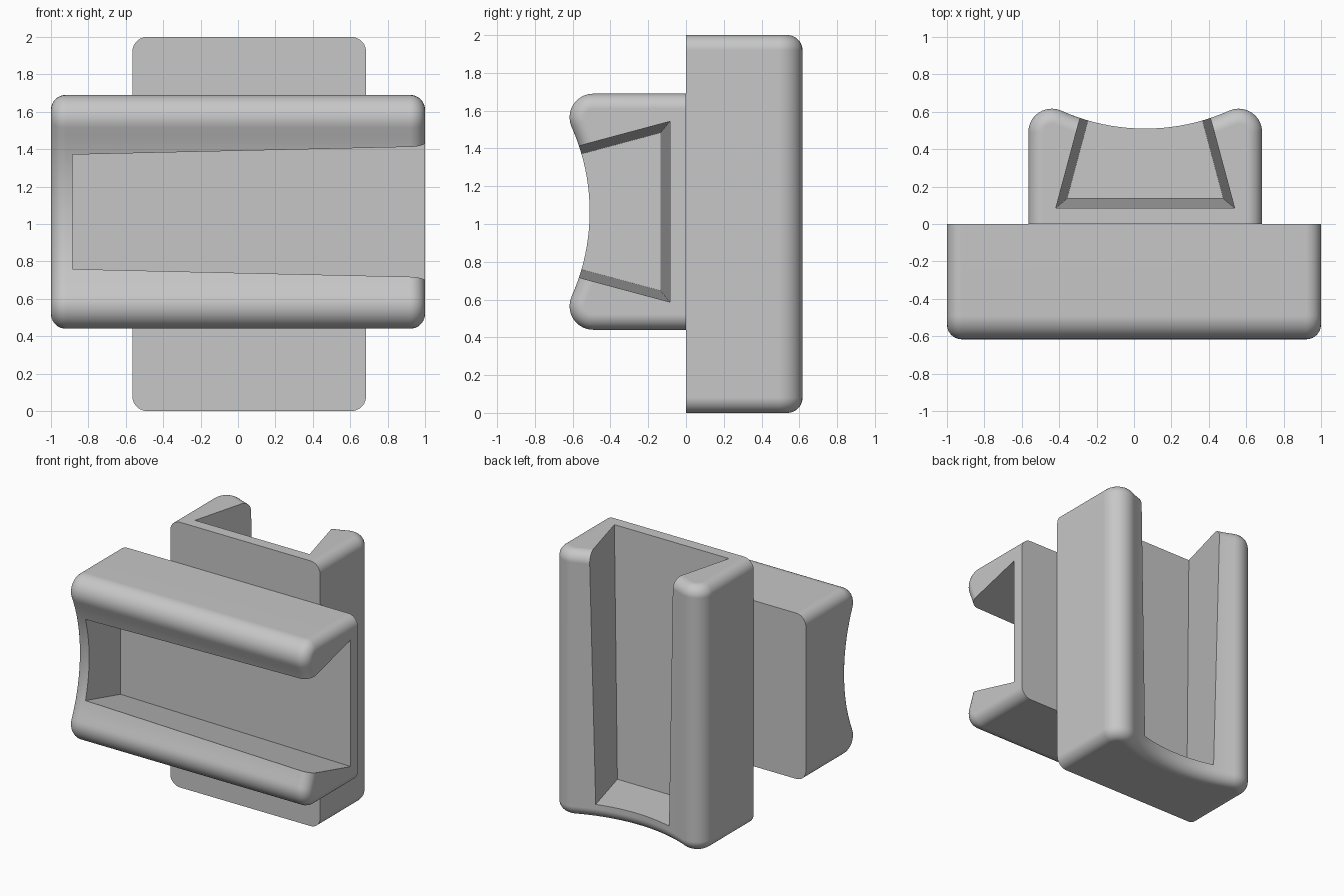
import bpy, bmesh, math
from mathutils import Matrix, Vector

cube = bpy.data.objects.get("Cube")
if cube:
    bpy.data.objects.remove(cube, do_unlink=True)

grey = bpy.data.materials.new("plain grey")
grey.use_nodes = True
colour = (0.57, 0.57, 0.57, 1)
grey.diffuse_color = colour
grey.node_tree.nodes["Principled BSDF"].inputs["Base Color"].default_value = colour

HALF_WIDTH, CORNER, HOLLOW, VALLEY = 0.625, 0.125, 1.1, 0.51
END_ROUND, STEPS = 0.08, 10


def profile(inset):
    """Rounded block section with a dished top, shrunk evenly by inset."""
    reach = HOLLOW + CORNER
    cx = HALF_WIDTH - CORNER
    hollow_y = VALLEY + HOLLOW
    cy = hollow_y - math.sqrt(reach ** 2 - cx ** 2)
    dip = math.atan2(cx, hollow_y - cy)
    r, big = CORNER - inset, HOLLOW + inset
    half = [(HALF_WIDTH - inset, 0)]
    for i in range(STEPS + 1):
        a = (math.pi / 2 + dip) * i / STEPS
        half.append((cx + r * math.cos(a), cy + r * math.sin(a)))
    for i in range(1, STEPS + 1):
        a = dip * (1 - i / STEPS)
        half.append((big * math.sin(a), hollow_y - big * math.cos(a)))
    return half + [(-x, y) for x, y in reversed(half[:-1])]


def loft(name, rings):
    """Skin a list of (section, height) rings and close both ends."""
    bm = bmesh.new()
    loops = [[bm.verts.new((x, y, w)) for x, y in pts] for pts, w in rings]
    n = len(loops[0])
    for a, b in zip(loops, loops[1:]):
        for i in range(n):
            j = (i + 1) % n
            bm.faces.new((a[i], a[j], b[j], b[i]))
    bm.faces.new(list(reversed(loops[0])))
    bm.faces.new(loops[-1])
    bmesh.ops.recalc_face_normals(bm, faces=bm.faces)
    mesh = bpy.data.meshes.new(name)
    bm.to_mesh(mesh)
    bm.free()
    mesh.materials.append(grey)
    obj = bpy.data.objects.new(name, mesh)
    bpy.context.collection.objects.link(obj)
    return obj


def dovetail(w):
    """Slot section, widening towards the open end."""
    t = (w + 0.885) / 1.885
    floor = 0.135 - 0.05 * t
    half = 0.418 + 0.06 * t
    top = 0.9
    lip = half - math.tan(math.radians(15)) * (top - floor)
    return [(half, floor), (lip, top), (-lip, top), (-half, floor)]


def slotted_block(name, matrix):
    # Body with rounded ends
    turns = [math.pi / 2 * i / STEPS for i in range(STEPS + 1)]
    low = [(profile(END_ROUND * (1 - math.sin(a))),
            -1 + END_ROUND * (1 - math.cos(a))) for a in turns]
    body = loft(name, low + [(p, -w) for p, w in reversed(low)])
    # Tapered dovetail slot, open at one end
    cutter = loft("slot_cutter", [(dovetail(w), w) for w in (-0.885, 1.2)])
    cutter.hide_render = True
    cut = body.modifiers.new("slot", 'BOOLEAN')
    cut.operation, cut.solver, cut.object = 'DIFFERENCE', 'EXACT', cutter
    bpy.ops.object.select_all(action='DESELECT')
    body.select_set(True)
    bpy.context.view_layer.objects.active = body
    bpy.ops.object.modifier_apply(modifier=cut.name)
    bpy.data.objects.remove(cutter, do_unlink=True)
    body.data.transform(matrix)
    bpy.ops.object.shade_smooth_by_angle(angle=math.radians(25))
    weighted = body.modifiers.new("even_shading", 'WEIGHTED_NORMAL')
    weighted.keep_sharp = True


# Upright block behind, crosswise block in front
slotted_block("back_block", Matrix.Translation((0.06, 0, 1)))
crosswise = Matrix(((0, 0, 1), (0, -1, 0), (1, 0, 0))).to_4x4()
slotted_block("front_block", Matrix.Translation(Vector((0, 0, 1.065))) @ crosswise)
